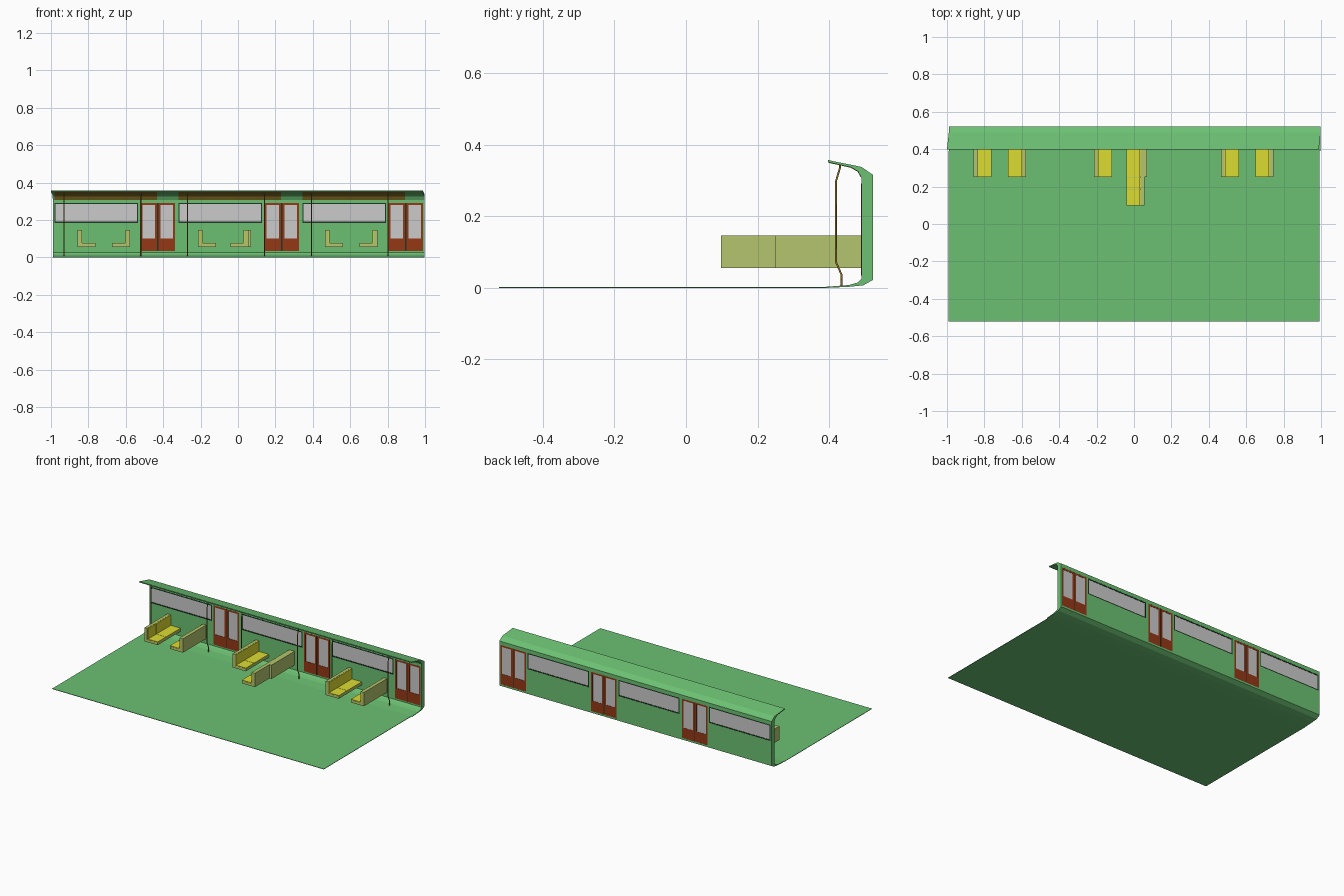
import bpy, bmesh

if "Cube" in bpy.data.objects:
    bpy.data.objects.remove(bpy.data.objects["Cube"])


def mat(name, r, g, b):
    m = bpy.data.materials.new(name)
    m.diffuse_color = (r, g, b, 1)
    m.use_nodes = True
    m.node_tree.nodes["Principled BSDF"].inputs["Base Color"].default_value = m.diffuse_color
    return m


GREEN = mat("green_paint", 0.15, 0.53, 0.17)
DARK = mat("dark_rubber", 0.015, 0.035, 0.017)
RED = mat("door_red", 0.30, 0.04, 0.008)
GLASS = mat("window_grey", 0.63, 0.62, 0.63)
YELLOW = mat("cushion_yellow", 0.72, 0.72, 0.033)
OLIVE = mat("seat_olive", 0.46, 0.56, 0.155)
BROWN = mat("rail_brown", 0.25, 0.17, 0.02)


def add_mesh(name, bm, material):
    bmesh.ops.recalc_face_normals(bm, faces=bm.faces)
    me = bpy.data.meshes.new(name)
    bm.to_mesh(me)
    bm.free()
    ob = bpy.data.objects.new(name, me)
    bpy.context.collection.objects.link(ob)
    if material:
        me.materials.append(material)
    return ob


def boxes(name, material, *ranges):
    """One object from boxes given as (x0, x1, y0, y1, z0, z1)."""
    bm = bmesh.new()
    for x0, x1, y0, y1, z0, z1 in ranges:
        verts = bmesh.ops.create_cube(bm, size=1)["verts"]
        for v in verts:
            v.co = (x0 if v.co.x < 0 else x1,
                    y0 if v.co.y < 0 else y1,
                    z0 if v.co.z < 0 else z1)
    return add_mesh(name, bm, material)


def extrude(name, material, profile, x0, x1, skew=None):
    """Extrude a (y, z) outline along x; skew(y, z) shifts each point in x."""
    bm = bmesh.new()
    rings = []
    for x in (x0, x1):
        rings.append([bm.verts.new((x + (skew(y, z) if skew else 0), y, z))
                      for y, z in profile])
    n = len(profile)
    for i in range(n):
        j = (i + 1) % n
        bm.faces.new((rings[0][i], rings[0][j], rings[1][j], rings[1][i]))
    bm.faces.new(rings[0])
    bm.faces.new(rings[1])
    return add_mesh(name, bm, material)


# Floor
boxes("floor", GREEN, (-0.992, 0.992, -0.522, 0.39, 0, 0.003))

# Side wall with curved skirt and roof edge
shell = [(0.397, 0.357), (0.49, 0.338), (0.522, 0.316), (0.522, 0.022),
         (0.495, 0.007), (0.455, 0.003), (0.39, 0.0), (0.39, 0.003),
         (0.455, 0.008), (0.480, 0.015), (0.490, 0.025), (0.490, 0.308),
         (0.480, 0.326), (0.460, 0.337), (0.397, 0.351)]
wall = extrude("side_wall", GREEN, shell, -0.99, 0.998,
               lambda y, z: -0.01 * (0.49 - y) / 0.09 if z > 0.2 and y < 0.49 else 0)

BAY = 0.663
WZ0, WZ1, DZ0, DZ1 = 0.185, 0.292, 0.034, 0.292
bays = [(-0.982 + i * BAY, -0.534 + i * BAY, -0.522 + i * BAY, -0.336 + i * BAY)
        for i in range(3)]

# Openings for windows and doors
cut = []
for w0, w1, d0, d1 in bays:
    cut.append((w0, w1, 0.485, 0.54, WZ0, WZ1))
    cut.append((d0, d1, 0.485, 0.54, DZ0, DZ1))
cutter = boxes("opening_cutter", None, *cut)
cutter.hide_render = True
cutter.hide_viewport = True
mod = wall.modifiers.new("openings", "BOOLEAN")
mod.operation = "DIFFERENCE"
mod.solver = "EXACT"
mod.object = cutter

Y0, Y1 = 0.4895, 0.5215
G0, G1 = 0.492, 0.520


def ring(x0, x1, z0, z1, t):
    return [(x0, x0 + t, Y0, Y1, z0, z1), (x1 - t, x1, Y0, Y1, z0, z1),
            (x0 + t, x1 - t, Y0, Y1, z0, z0 + t),
            (x0 + t, x1 - t, Y0, Y1, z1 - t, z1)]


for i, (w0, w1, d0, d1) in enumerate(bays, 1):
    # Long window
    boxes(f"window_frame_{i}", DARK, *ring(w0, w1, WZ0, WZ1, 0.007))
    boxes(f"window_glass_{i}", GLASS,
          (w0 + 0.007, w1 - 0.007, G0, G1, WZ0 + 0.007, WZ1 - 0.007))
    # Sliding double door
    mid = (d0 + d1) / 2
    leaves, panes = [], []
    for a, b in ((d0, mid - 0.003), (mid + 0.003, d1)):
        leaves += ring(a, b, DZ0, DZ1, 0.011)
        leaves.append((a + 0.011, b - 0.011, Y0, Y1, DZ0 + 0.011, 0.102))
        panes.append((a + 0.011, b - 0.011, G0, G1, 0.102, DZ1 - 0.011))
    boxes(f"door_leaves_{i}", RED, *leaves)
    boxes(f"door_glass_{i}", GLASS, *panes)
    boxes(f"door_seal_{i}", DARK, (mid - 0.003, mid + 0.003, G0, G1, DZ0, DZ1))
    # Ceiling lining over the window
    extrude(f"ceiling_lining_{i}", BROWN,
            [(0.400, 0.3510), (0.461, 0.3375), (0.481, 0.326), (0.491, 0.308),
             (0.489, 0.308), (0.479, 0.325), (0.459, 0.3360), (0.400, 0.3490)],
            w0, d0 + 0.09)

# Bent grab poles
path = [(0.430, 0.345), (0.430, 0.335), (0.419, 0.298), (0.419, 0.072),
        (0.434, 0.038), (0.434, 0.004)]
for i in range(3):
    for side, x in (("left", -0.93), ("right", -0.52)):
        cu = bpy.data.curves.new(f"grab_pole_{side}_{i + 1}", "CURVE")
        cu.dimensions = "3D"
        cu.bevel_depth = 0.003
        cu.bevel_resolution = 1
        cu.use_fill_caps = True
        sp = cu.splines.new("POLY")
        sp.points.add(len(path) - 1)
        for p, (y, z) in zip(sp.points, path):
            p.co = (x + i * 0.661, y, z, 1)
        cu.materials.append(BROWN)
        bpy.context.collection.objects.link(bpy.data.objects.new(cu.name, cu))


def bench(name, back_x, facing, y0, splits):
    """L-shaped bench from y0 to the wall; facing is +1 or -1 along x."""
    def span(a, b):
        return tuple(sorted((back_x + facing * a, back_x + facing * b)))
    boxes(name + "_shell", OLIVE,
          (*span(0, 0.020), y0, 0.49, 0.056, 0.147),
          (*span(0.020, 0.096), y0, 0.49, 0.056, 0.073))
    # Cushions, one per place
    edges = [y0, *splits, 0.49]
    boxes(name + "_cushion", YELLOW,
          *[(*span(a, b), p + 0.001, q - 0.001, z0, z1)
            for p, q in zip(edges, edges[1:])
            for a, b, z0, z1 in ((0.020, 0.096, 0.073, 0.077),
                                 (0.020, 0.025, 0.077, 0.146))])


# Facing pairs of benches, plus one longer bench reaching into the aisle
for i, (left, right) in enumerate(((-0.858, -0.577), (-0.214, 0.070), (0.465, 0.745)), 1):
    bench(f"bench_left_{i}", left, 1, 0.25, [0.337])
    bench(f"bench_right_{i}", right, -1, 0.25, [0.337])
bench("bench_aisle", 0.055, -1, 0.098, [0.185, 0.25, 0.337])
